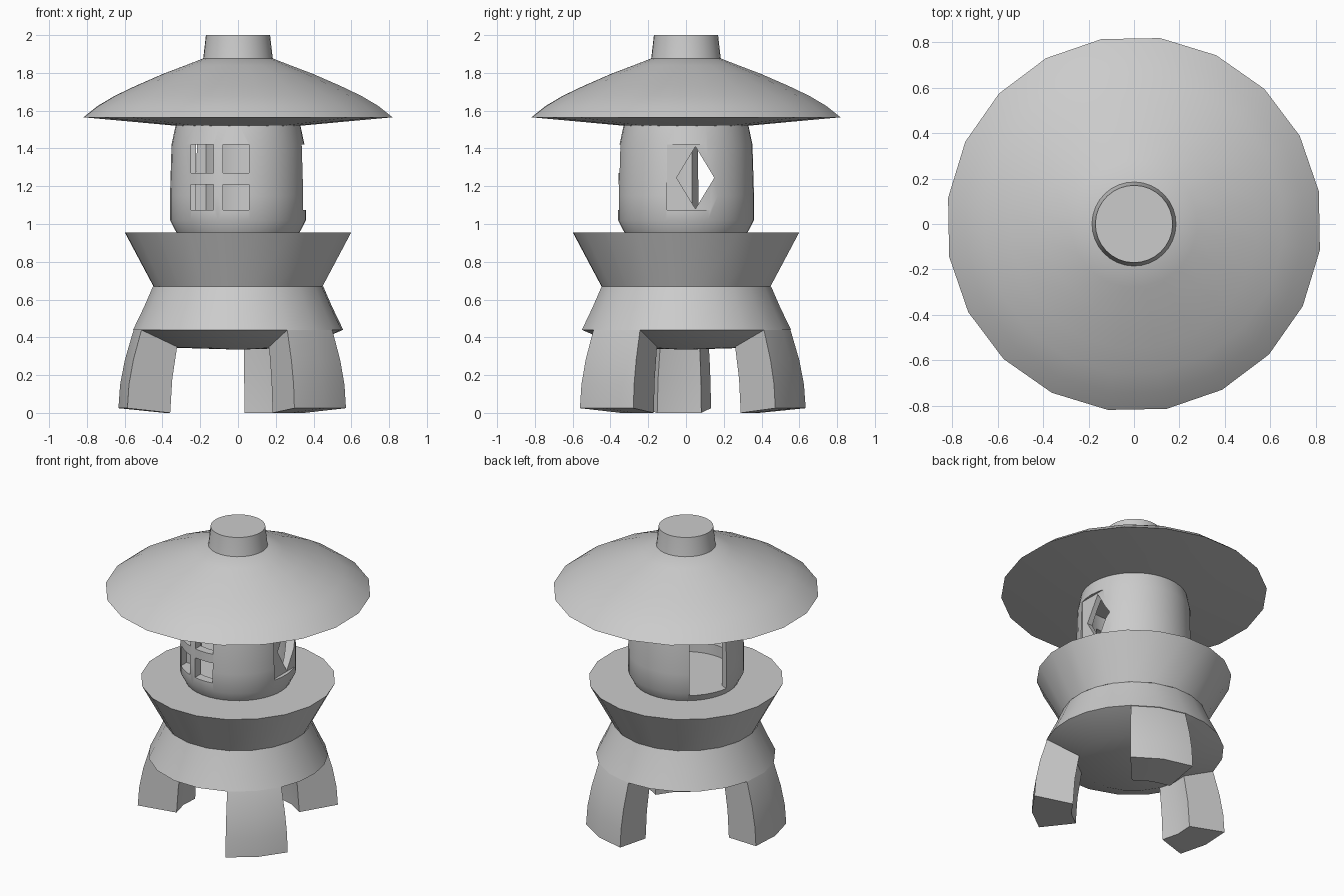
import bpy, bmesh, math
from mathutils import Matrix

if "Cube" in bpy.data.objects:
    bpy.data.objects.remove(bpy.data.objects["Cube"])


def even(n, start=10):
    return [start + 360 * i / n for i in range(n)]


def finish(name, bm, angle=30):
    bmesh.ops.recalc_face_normals(bm, faces=bm.faces)
    me = bpy.data.meshes.new(name)
    bm.to_mesh(me)
    bm.free()
    ob = bpy.data.objects.new(name, me)
    bpy.context.collection.objects.link(ob)
    if angle:
        smooth(ob, angle)
    return ob


def smooth(ob, angle):
    bpy.ops.object.select_all(action='DESELECT')
    ob.select_set(True)
    bpy.context.view_layer.objects.active = ob
    bpy.ops.object.shade_smooth_by_angle(angle=math.radians(angle))


def point(bm, r, z, a):
    a = math.radians(a)
    return bm.verts.new((r * math.cos(a), r * math.sin(a), z))


def lathe(name, profile, angles, angle=30):
    """Revolve an (r, z) profile that starts and ends on the axis."""
    bm = bmesh.new()
    rings = []
    for r, z in profile:
        if r == 0:
            rings.append([bm.verts.new((0, 0, z))] * len(angles))
        else:
            rings.append([point(bm, r, z, a) for a in angles])
    n = len(angles)
    for lo, hi in zip(rings, rings[1:]):
        for i in range(n):
            j = (i + 1) % n
            quad = [lo[i], lo[j], hi[j], hi[i]]
            bm.faces.new(list(dict.fromkeys(quad)))
    return finish(name, bm, angle)


def sector(name, profile, angles):
    """Sweep a closed (r, z) outline through part of a turn and cap it."""
    bm = bmesh.new()
    rows = [[point(bm, r, z, a) for r, z in profile] for a in angles]
    n = len(profile)
    for p, q in zip(rows, rows[1:]):
        for i in range(n):
            j = (i + 1) % n
            bm.faces.new((p[i], p[j], q[j], q[i]))
    bm.faces.new(rows[0])
    bm.faces.new(rows[-1])
    return finish(name, bm)


def box(lo, hi, turn=0):
    bm = bmesh.new()
    size = [b - a for a, b in zip(lo, hi)]
    mid = [(a + b) / 2 for a, b in zip(lo, hi)]
    bmesh.ops.create_cube(bm, size=1, matrix=Matrix.Rotation(math.radians(turn), 4, 'Z')
                          @ Matrix.Translation(mid) @ Matrix.Diagonal((*size, 1)))
    return finish("opening_cutter", bm, 0)


def cut(target, cutter):
    mod = target.modifiers.new("cut", 'BOOLEAN')
    mod.operation = 'DIFFERENCE'
    mod.solver = 'EXACT'
    mod.object = cutter
    bpy.context.view_layer.objects.active = target
    bpy.ops.object.modifier_apply(modifier=mod.name)
    bpy.data.objects.remove(cutter)


# three legs, and a body whose facets line up with them
legs = [(48, 66.5, 85), (168, 185.5, 203), (298, 316, 334)]
body_angles = []
for i, leg in enumerate(legs):
    end = legs[(i + 1) % 3][0] + (360 if i == 2 else 0)
    body_angles += list(leg[:2]) + [leg[2] + (end - leg[2]) * k / 5 for k in range(5)]
leg_profile = [(.39, 0), (.636, .025), (.627, .15), (.602, .28), (.558, .43),
               (.538, .475), (.45, .5), (.345, .40), (.352, .34), (.378, .18)]
for name, leg in zip(("back_leg", "left_leg", "front_leg"), legs):
    sector(name, leg_profile, leg)
lathe("lower_body", [(0, .335), (.34, .345), (.558, .44), (.50, .56), (.452, .67), (0, .67)],
      body_angles)

# flared platform
lathe("platform", [(0, .67), (.452, .67), (.605, .955), (0, .955)], even(20))

# hollow light chamber
chamber = lathe("light_chamber",
                [(0, .953), (.325, .953), (.36, 1.02), (.36, 1.15), (.352, 1.42), (.33, 1.525),
                 (.30, 1.525), (.30, 1.0), (0, 1.0)], even(40))
# four-pane window at the front
for x0, x1 in ((-.25, -.13), (-.08, .057)):
    for z0, z1 in ((1.075, 1.21), (1.27, 1.42)):
        cut(chamber, box((x0, -.5, z0), (x1, -.2, z1)))
# recessed panel with a diamond hole on the right
cut(chamber, box((.335, -.1, 1.075), (.5, .2, 1.42)))
bm = bmesh.new()
bmesh.ops.create_cone(bm, cap_ends=True, segments=4, radius1=1, radius2=1, depth=.3,
                      matrix=Matrix.Translation((.4, .05, 1.245))
                      @ Matrix.Diagonal((1, .10, .165, 1)) @ Matrix.Rotation(math.pi / 2, 4, 'Y'))
cut(chamber, finish("diamond_cutter", bm, 0))
# doorway at the back left
cut(chamber, box((.2, -.125, 1.001), (.5, .125, 1.42), 149))
smooth(chamber, 30)

# wide roof and its short neck
lathe("roof", [(0, 1.52), (.33, 1.52), (.826, 1.565), (.75, 1.625), (.66, 1.678), (.55, 1.73),
               (.40, 1.795), (.28, 1.84), (.19, 1.875), (0, 1.88)], even(20))
lathe("roof_neck", [(0, 1.85), (.19, 1.85), (.183, 1.885), (.17, 2), (0, 2)], even(32))
